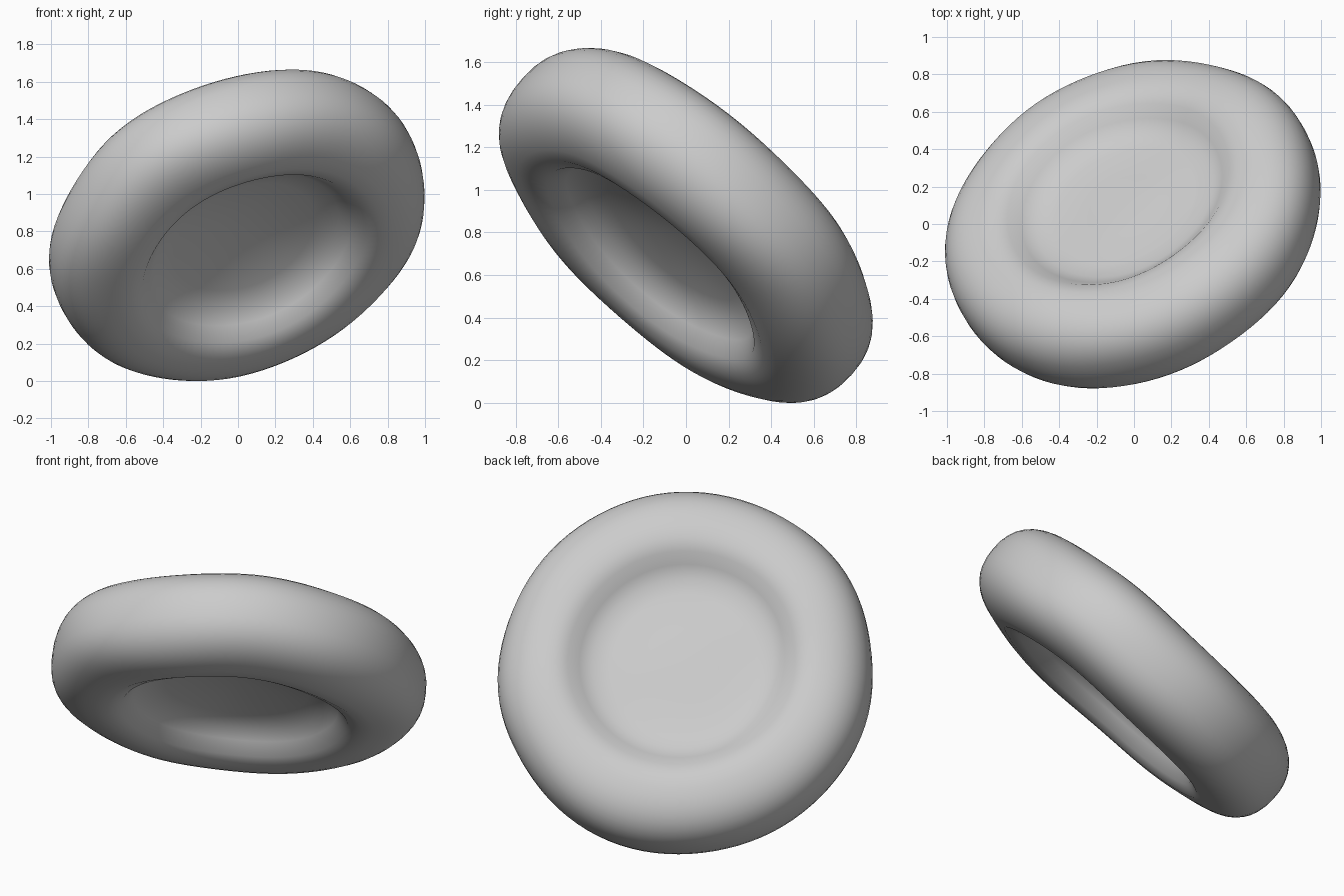
import bpy
import bmesh
from math import sin, cos, pi, radians
from mathutils import Vector

cube = bpy.data.objects.get("Cube")
if cube:
    bpy.data.objects.remove(cube, do_unlink=True)

SEGMENTS = 96
RING_RADIUS, TUBE_OUT, TUBE_UP = 0.705, 0.335, 0.285
AXIS = Vector((-0.33, 0.635, 0.70)).normalized()
CENTRE = Vector((0, 0, 0.84))

# One flat grey for the whole body
grey = bpy.data.materials.new("soft grey")
grey.use_nodes = True
colour = (0.6, 0.6, 0.6, 1)
grey.diffuse_color = colour
shader = grey.node_tree.nodes["Principled BSDF"]
shader.inputs["Base Color"].default_value = colour
shader.inputs["Roughness"].default_value = 0.8


def soft(v):
    """Squarer version of a sine or cosine, for a plump rim."""
    return abs(v) ** (2 / 2.35) * (1 if v >= 0 else -1)


# Half cross-section: upper dish, rounded rim, lower hollow
upper_dish = [(0, 0.165), (0.2, 0.16), (0.4, 0.155), (0.5, 0.167), (0.57, 0.207), (0.63, 0.26)]
lower_hollow = [(0.63, -0.255), (0.57, -0.185), (0.52, -0.13), (0.4, -0.09), (0.2, -0.065), (0, -0.05)]
rim = []
for i in range(21):
    a = pi / 2 - pi * i / 20
    rim.append((RING_RADIUS + TUBE_OUT * soft(cos(a)), TUBE_UP * soft(sin(a))))
profile = upper_dish + rim + lower_hollow

# Spin the section round the axis into a closed body
bm = bmesh.new()
verts = [bm.verts.new((r, 0, s)) for r, s in profile]
edges = [bm.edges.new(pair) for pair in zip(verts, verts[1:])]
bmesh.ops.spin(bm, geom=verts + edges, axis=(0, 0, 1), cent=(0, 0, 0),
               angle=2 * pi, steps=SEGMENTS, use_merge=True)
bmesh.ops.remove_doubles(bm, verts=bm.verts, dist=0.0005)

# Gentle hand-shaped unevenness
for v in bm.verts:
    x, y, z = v.co
    v.co.z += 0.008 * sin(6 * x + 1) * sin(5 * y + 2)
    swell = 1 + 0.006 * sin(5 * x - 4 * y + 3 * z)
    v.co.x *= swell
    v.co.y *= swell
bmesh.ops.recalc_face_normals(bm, faces=bm.faces)

# Tilt the body onto its edge
bm.transform(Vector((0, 0, 1)).rotation_difference(AXIS).to_matrix().to_4x4())
bmesh.ops.translate(bm, verts=bm.verts, vec=CENTRE)
low = min(v.co.z for v in bm.verts)
bmesh.ops.translate(bm, verts=bm.verts, vec=(0, 0, -low))

mesh = bpy.data.meshes.new("dished_ring")
bm.to_mesh(mesh)
bm.free()
mesh.materials.append(grey)
body = bpy.data.objects.new("dished_ring", mesh)
bpy.context.collection.objects.link(body)
bpy.context.view_layer.objects.active = body
body.select_set(True)
bpy.ops.object.shade_smooth_by_angle(angle=radians(60))
